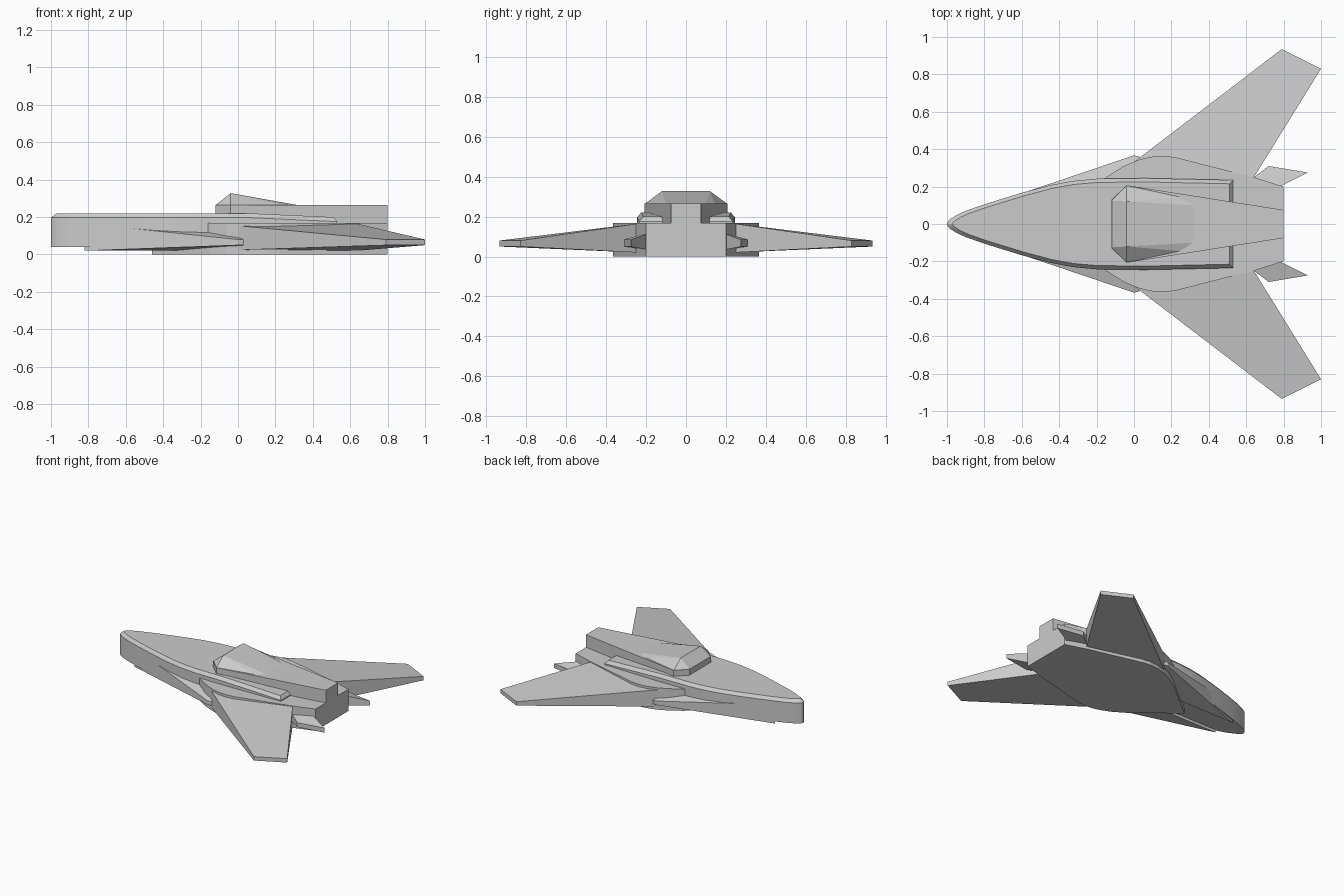
import bpy, bmesh

if "Cube" in bpy.data.objects:
    bpy.data.objects.remove(bpy.data.objects["Cube"])


def make(name, verts, faces):
    me = bpy.data.meshes.new(name)
    me.from_pydata(verts, [], faces)
    bm = bmesh.new()
    bm.from_mesh(me)
    bmesh.ops.recalc_face_normals(bm, faces=bm.faces)
    bm.to_mesh(me)
    bm.free()
    ob = bpy.data.objects.new(name, me)
    bpy.context.collection.objects.link(ob)
    return ob


def loft(name, loops):
    """Join closed loops of equal length and cap both ends."""
    n = len(loops[0])
    verts = [p for lp in loops for p in lp]
    faces = [tuple(range(n)), tuple(range((len(loops) - 1) * n, len(loops) * n))]
    for k in range(len(loops) - 1):
        for i in range(n):
            j = (i + 1) % n
            faces.append((k * n + i, k * n + j, (k + 1) * n + j, (k + 1) * n + i))
    return make(name, verts, faces)


def both_sides(half):
    """Mirror a half outline (x, y) across y = 0."""
    return half + [(x, -y) for x, y in reversed(half) if y > 0]


def prism(name, half, z0, z1):
    o = both_sides(half)
    return loft(name, [[(x, y, z) for x, y in o] for z in (z0, z1)])


def wing_pair(name, root, tip):
    """root and tip: (front x, front y, rear x, rear y, bottom z, top z)."""
    for side, s in (("left", -1), ("right", 1)):
        loops = [[(a, s * b, z0), (c, s * d, z0), (c, s * d, z1), (a, s * b, z1)]
                 for a, b, c, d, z0, z1 in (root, tip)]
        loft(f"{side}_{name}", loops)


# Upper hull: long rounded nose, bevelled top that slopes down aft of the crease
CREASE = 0.06
outer = [(-1, 0), (-.995, .014), (-.98, .028), (-.95, .047), (-.9, .07), (-.8, .105),
         (-.6, .167), (-.45, .207), (-.33, .23), (-.2, .242), (CREASE, .245), (.53, .235)]
inner = [(-.97, 0), (-.966, .01), (-.953, .02), (-.925, .037), (-.88, .057), (-.785, .09),
         (-.59, .15), (-.44, .19), (-.325, .211), (-.2, .222), (CREASE, .225), (.51, .215)]


def drop(x):
    return max(0, x - CREASE) * 0.045


out2, in2 = both_sides(outer), both_sides(inner)
hull = loft("upper_hull", [
    [(x, y, .04) for x, y in out2],
    [(x, y, .197 - drop(x)) for x, y in out2],
    [(x, y, .22 - drop(x)) for x, y in in2]])
# split the flat top at the crease so it stays planar
bm = bmesh.new()
bm.from_mesh(hull.data)
bm.verts.ensure_lookup_table()
n = len(out2)
i = 2 * n + 10
bmesh.ops.connect_verts(bm, verts=[bm.verts[i], bm.verts[3 * n - 10]])
bm.to_mesh(hull.data)
bm.free()
bpy.context.view_layer.objects.active = hull
hull.select_set(True)
bpy.ops.object.shade_smooth_by_angle(angle=0.4)

# Lower fuselage, pointed in front and swelling at the wing roots
prism("lower_fuselage",
      [(-.46, 0), (-.15, .25), (-.06, .307), (.02, .342), (.08, .358), (.15, .365),
       (.22, .357), (.64, .25), (.8, .2)], 0, .168)

# Raised spine behind the cockpit
prism("spine", [(-.12, .13), (-.04, .207), (.8, .075)], .16, .265)

# Faceted cockpit canopy
bm = bmesh.new()
for x, y, z in [(-.12, .125, .264), (-.04, .207, .264), (.25, .145, .264),
                (.32, .1, .264), (-.04, .12, .328)]:
    for s in (1, -1):
        bm.verts.new((x, y * s, z))
bmesh.ops.convex_hull(bm, input=bm.verts)
bmesh.ops.recalc_face_normals(bm, faces=bm.faces)
me = bpy.data.meshes.new("canopy")
bm.to_mesh(me)
bm.free()
bpy.context.collection.objects.link(bpy.data.objects.new("canopy", me))

# Main wings, front strakes and small tail fins
wing_pair("wing", (-.12, .24, .635, .24, .02, .165), (.79, .935, 1, .83, .05, .08))
wing_pair("strake", (-.82, .09, -.1, .09, .02, .165), (0, .367, .03, .36, .05, .08))
wing_pair("tail_fin", (.51, .15, .68, .15, .025, .13), (.72, .31, .93, .275, .05, .085))
